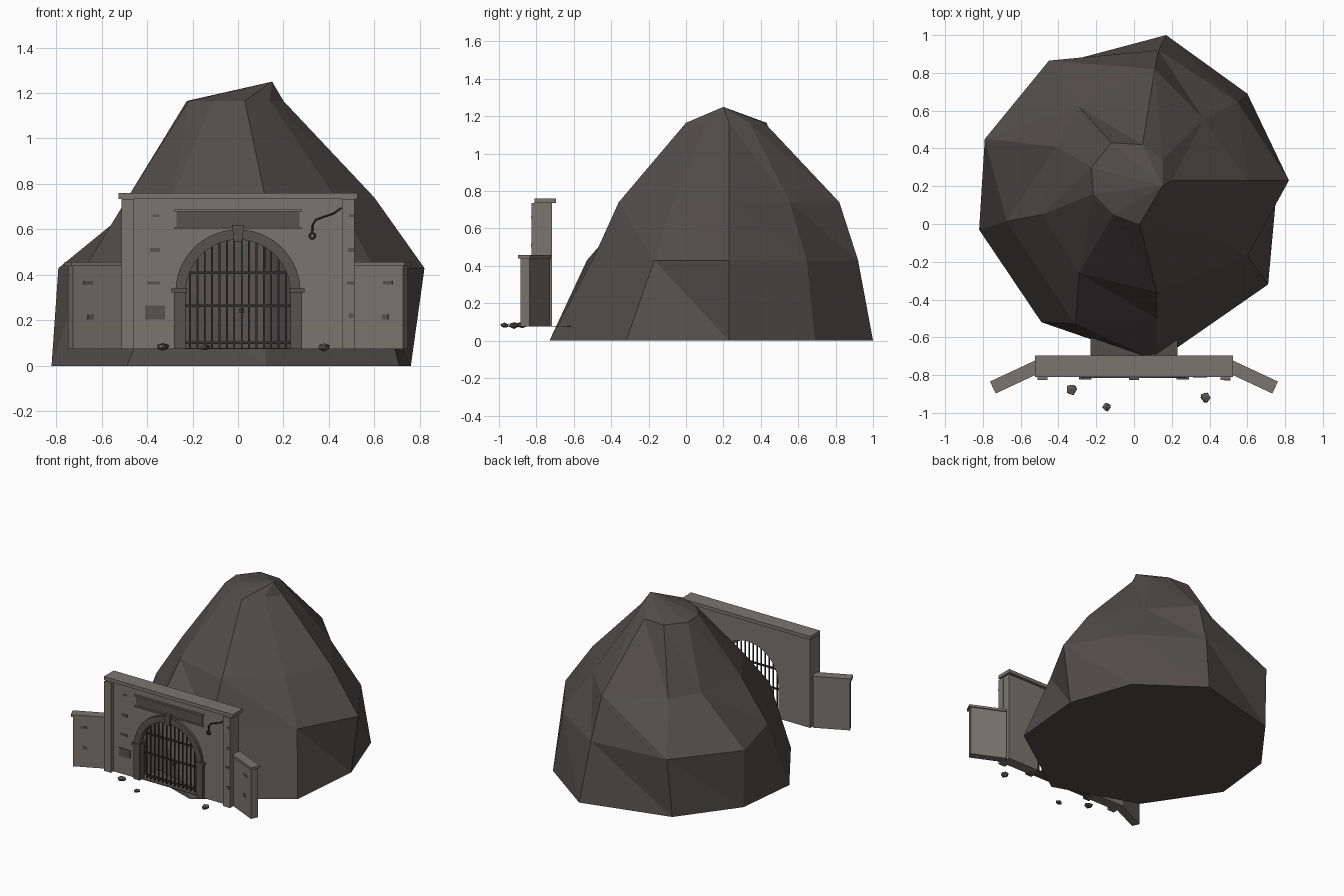
import bpy, bmesh, math, random
from mathutils import Vector, Matrix

if "Cube" in bpy.data.objects:
    bpy.data.objects.remove(bpy.data.objects["Cube"])

random.seed(4)


def mat(name, r, g, b):
    m = bpy.data.materials.new(name)
    lin = lambda c: ((c / 255 + 0.055) / 1.055) ** 2.4
    m.diffuse_color = (lin(r), lin(g), lin(b), 1)
    m.use_nodes = True
    m.node_tree.nodes["Principled BSDF"].inputs["Base Color"].default_value = m.diffuse_color
    return m


ROCK = mat("dark_rock", 82, 77, 75)
STONE = mat("wall_stone", 122, 117, 110)
DARK = mat("dark_stone", 86, 82, 78)
IRON = mat("iron", 52, 48, 47)
PEBBLE = mat("rubble_stone", 92, 88, 83)


def finish(name, bm, material):
    bmesh.ops.recalc_face_normals(bm, faces=bm.faces[:])
    me = bpy.data.meshes.new(name)
    bm.to_mesh(me)
    bm.free()
    me.materials.append(material)
    ob = bpy.data.objects.new(name, me)
    bpy.context.collection.objects.link(ob)
    return ob


def box(name, lo, hi, material, frame=Matrix()):
    """Box between two corners, placed by an optional frame."""
    bm = bmesh.new()
    bmesh.ops.create_cube(bm, size=1)
    lo, hi = Vector(lo), Vector(hi)
    for v in bm.verts:
        v.co = frame @ ((lo + hi) / 2 + v.co * (hi - lo))
    return finish(name, bm, material)


def slab(name, outline, y0, y1, material):
    """Extrude an x-z outline along y."""
    bm = bmesh.new()
    f = bm.faces.new([bm.verts.new((x, y0, z)) for x, z in outline])
    ext = bmesh.ops.extrude_face_region(bm, geom=[f])
    for g in ext["geom"]:
        if isinstance(g, bmesh.types.BMVert):
            g.co.y = y1
    if not any(abs(g.calc_center_median().y - y0) < 1e-6 for g in bm.faces):
        bm.faces.new([v for v in bm.verts if abs(v.co.y - y0) < 1e-6])
    return finish(name, bm, material)


def arc(r, a0, a1, n, zc=0.325):
    return [(r * math.cos(a), zc + r * math.sin(a))
            for a in (a0 + (a1 - a0) * i / n for i in range(n + 1))]


# Faceted rock mound: four nine-sided rings and a peak
rings = [
    [(.76, .23, 0), (.60, .69, 0), (.17, 1, 0), (-.47, .83, 0), (-.77, .43, 0),
     (-.82, -.03, 0), (-.49, -.52, 0), (.12, -.73, 0), (.71, -.32, 0)],
    [(.82, .23, .43), (.55, .645, .43), (.13, .92, .43), (-.45, .865, .43), (-.79, .45, .43),
     (-.675, .015, .43), (-.31, -.53, .43), (.12, -.50, .43), (.60, -.17, .43)],
    [(.60, .23, .74), (.37, .555, .74), (.11, .82, .74), (-.29, .62, .74), (-.41, .41, .74),
     (-.485, .05, .74), (-.29, -.26, .74), (.12, -.36, .74), (.43, -.07, .74)],
    [(.20, .23, 1.165), (.15, .34, 1.165), (.045, .42, 1.165), (-.12, .43, 1.165),
     (-.225, .30, 1.165), (-.215, .16, 1.165), (-.11, .05, 1.165), (.03, 0, 1.165),
     (.14, .11, 1.165)],
]
bm = bmesh.new()
vs = [[bm.verts.new(p) for p in ring] for ring in rings]
peak = bm.verts.new((.15, .2, 1.25))
bm.faces.new(vs[0])
for i in range(9):
    j = (i + 1) % 9
    for a, b in zip(vs, vs[1:]):
        bm.faces.new((a[i], a[j], b[i]))
        bm.faces.new((a[j], b[j], b[i]))
    bm.faces.new((vs[3][i], vs[3][j], peak))
finish("rock_mound", bm, ROCK)

# Portal wall with arched opening, coping and corner piers
G, F, B = .075, -.795, -.716
outline = ([(-.51, G), (-.25, G)] + arc(.25, math.pi, 0, 24)
           + [(.25, G), (.51, G), (.51, .735), (-.51, .735)])
slab("portal_wall", outline, F, B, STONE)
box("wall_coping", (-.525, -.81, .735), (.525, -.695, .76), STONE)

# Tunnel floor behind the gate
box("tunnel_floor", (-.23, -.79, G), (.23, -.6, G + .004), ROCK)

# Arch ring of voussoirs, with keystone
n = 13
for i in range(n):
    a0, a1 = math.pi * i / n, math.pi * (i + 1) / n
    ring = arc(.275, a0, a1, 2) + arc(.23, a1, a0, 2)
    slab("arch_stone", ring, F - .02, F + .02, DARK)
slab("keystone", [(-.018, .545), (.018, .545), (.026, .62), (-.026, .62)], -.825, F + .02, DARK)

# Name panel with trim strips
box("panel", (-.27, F - .004, .61), (.27, F + .01, .68), DARK)
box("panel_top_trim", (-.28, F - .012, .68), (.28, F + .01, .69), STONE)
box("panel_bottom_trim", (-.28, F - .012, .601), (.28, F + .01, .61), STONE)

for s, side in ((-1, "left"), (1, "right")):
    def sbox(name, x0, x1, y0, y1, z0, z1, m):
        box(side + "_" + name, (min(s * x0, s * x1), y0, z0), (max(s * x0, s * x1), y1, z1), m)
    sbox("pier", .457, .512, -.825, F + .02, G, .735, STONE)
    sbox("jamb", .23, .282, F - .02, F + .04, G, .325, DARK)
    sbox("impost", .225, .292, F - .027, F + .04, .322, .34, DARK)
    # Splayed wing wall with coping and worn stones
    fr = Matrix.Translation((s * .51, -.755, 0)) @ Matrix.Rotation(math.radians(-25 * s), 4, 'Z')

    def wbox(name, x0, x1, y0, y1, z0, z1, m):
        box(side + "_" + name, (min(s * x0, s * x1), y0, z0), (max(s * x0, s * x1), y1, z1), m, fr)
    wbox("wing_wall", 0, .25, -.0275, .0275, G, .44, STONE)
    wbox("wing_coping", 0, .262, -.035, .035, .44, .457, STONE)
    wbox("wing_patch", .155, .2, -.031, -.02, .357, .373, DARK)
    wbox("wing_patch_low", .15, .18, -.031, -.02, .205, .225, DARK)

# Worn bricks and a plaque on the wall
for x, z, w, h, y in ((-.36, .66, .03, .012, F), (-.365, .51, .042, .018, F),
                      (-.37, .365, .055, .014, F), (-.365, .235, .09, .06, F),
                      (.5, .66, .022, .012, -.825), (.497, .51, .025, .018, -.825),
                      (.495, .365, .03, .014, -.825), (.497, .22, .022, .02, -.825)):
    box("worn_brick", (x - w / 2, y - .004, z - h / 2), (x + w / 2, y + .005, z + h / 2), DARK)

# Iron gate: upright bars cut to the arch, rails and lock
for i in range(14):
    x = (i - 6.5) * .0325
    top = .325 + math.sqrt(.23 ** 2 - x * x)
    box("gate_bar", (x - .004, -.764, G), (x + .004, -.756, top), IRON)
for z in (.102, .265, .41):
    w = .23 if z < .33 else .213
    box("gate_rail", (-w, -.766, z - .005), (w, -.754, z + .005), IRON)
box("gate_lock", (.006, -.772, .232), (.026, -.754, .252), IRON)


# Lamp bracket with hanging ring
def tube(name, pts, r, cyclic=False):
    cu = bpy.data.curves.new(name, 'CURVE')
    cu.dimensions = '3D'
    cu.bevel_depth, cu.bevel_resolution = r, 1
    sp = cu.splines.new('POLY')
    sp.points.add(len(pts) - 1)
    for p, q in zip(sp.points, pts):
        p.co = (*q, 1)
    sp.use_cyclic_u = cyclic
    cu.materials.append(IRON)
    bpy.context.collection.objects.link(bpy.data.objects.new(name, cu))


tube("lamp_bracket", [(.455, F, .695), (.42, -.806, .67), (.37, -.808, .653), (.342, -.808, .642),
                      (.328, -.808, .62), (.327, -.808, .585)], .004)
tube("lamp_ring", [(.327 + .012 * math.cos(a), -.808, .572 + .012 * math.sin(a))
                   for a in (math.tau * k / 10 for k in range(10))], .005, True)

# Loose rubble in front of the gate
for x, y, r in ((-.33, -.875, .034), (-.145, -.97, .025), (.38, -.92, .031)):
    bm = bmesh.new()
    bmesh.ops.create_icosphere(bm, subdivisions=1, radius=r)
    for v in bm.verts:
        v.co *= random.uniform(.75, 1.1)
        v.co = Vector((x, y, G + r * .25)) + Vector((v.co.x, v.co.y, v.co.z * .6))
    finish("rubble", bm, PEBBLE)
